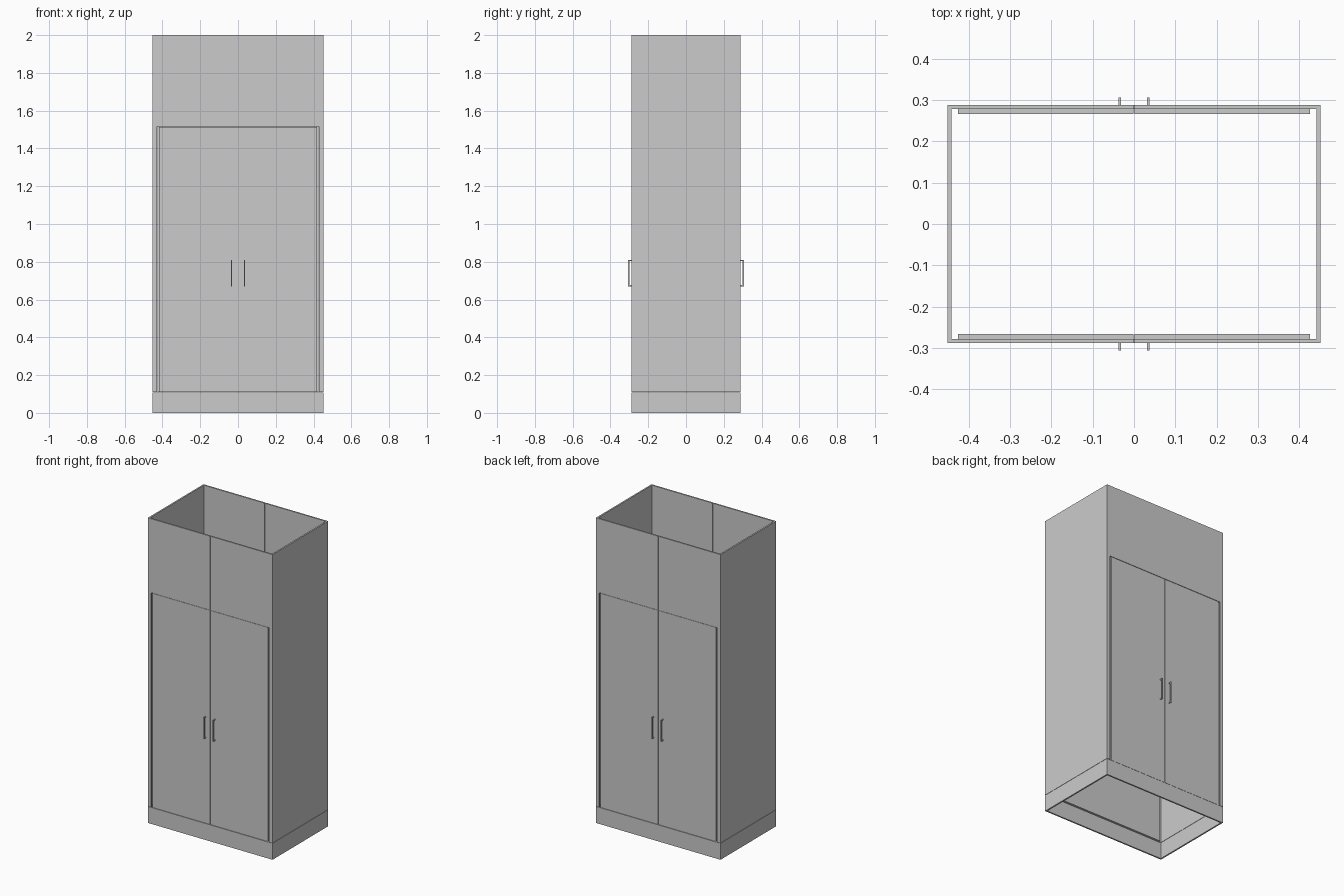
import bpy
import bmesh
from mathutils import Vector

cube = bpy.data.objects.get("Cube")
if cube:
    bpy.data.objects.remove(cube, do_unlink=True)

# Single painted finish
grey = bpy.data.materials.new("plain_grey")
grey.use_nodes = True
colour = (0.6, 0.6, 0.6, 1)
grey.diffuse_color = colour
grey.node_tree.nodes["Principled BSDF"].inputs["Base Color"].default_value = colour

W, D, H = 0.452, 0.288, 2.0      # half width, half depth, height
T = 0.01                         # sheet thickness
PLINTH, DOOR_TOP = 0.108, 1.515
OPENING = 0.428                  # half width of door opening
SEAM = 0.001                     # half of a joint


def build(name, boxes):
    """One object made of boxes, each given as opposite corners."""
    bm = bmesh.new()
    for lo, hi in boxes:
        lo, hi = Vector(lo), Vector(hi)
        verts = bmesh.ops.create_cube(bm, size=1)["verts"]
        for v in verts:
            v.co = (lo + hi) / 2 + v.co * (hi - lo)
    mesh = bpy.data.meshes.new(name)
    bm.to_mesh(mesh)
    bm.free()
    mesh.materials.append(grey)
    obj = bpy.data.objects.new(name, mesh)
    bpy.context.collection.objects.link(obj)
    return obj


def span(a, b, side):
    return sorted((a * side, b * side))


def block(xs, ys, zs):
    return tuple(zip(xs, ys, zs))


# Plinth: an open rectangular ring
ring = []
for s in (-1, 1):
    ring.append(block(span(W - T, W, s), (-D, D), (0, PLINTH)))
    ring.append(block((T - W, W - T), span(D - T, D, s), (0, PLINTH)))
build("plinth", ring)

base = PLINTH + 2 * SEAM
for sx, x_name in ((1, "left"), (-1, "right")):
    # Full side wall
    build(f"{x_name}_side_panel", [block(span(W - T, W, sx), (-D, D), (base, H))])

    for sy, y_name in ((-1, "front"), (1, "back")):
        tag = f"{y_name}_{x_name}"
        skin = span(D - T, D, sy)

        # Frame post and upper panel around the doorway
        build(f"{tag}_frame", [
            block(span(OPENING, W - T, sx), skin, (base, DOOR_TOP)),
            block(span(SEAM, W - T, sx), skin, (DOOR_TOP, H)),
        ])

        # Door: inner leaf overlapping the gap, outer leaf almost flush
        build(f"{tag}_door", [
            block(span(SEAM, 0.426, sx), span(0.266, D - T, sy), (base, DOOR_TOP)),
            block(span(SEAM, 0.418, sx), span(D - T, D - SEAM, sy),
                  (base, DOOR_TOP - 2 * SEAM)),
        ])

        # Pull handle: upright bar on two short stems
        grip = span(0.031, 0.037, sx)
        bar = span(0.300, 0.306, sy)
        stem = span(D - SEAM, 0.300, sy)
        build(f"{tag}_handle", [
            block(grip, bar, (0.67, 0.81)),
            block(grip, stem, (0.67, 0.676)),
            block(grip, stem, (0.804, 0.81)),
        ])
